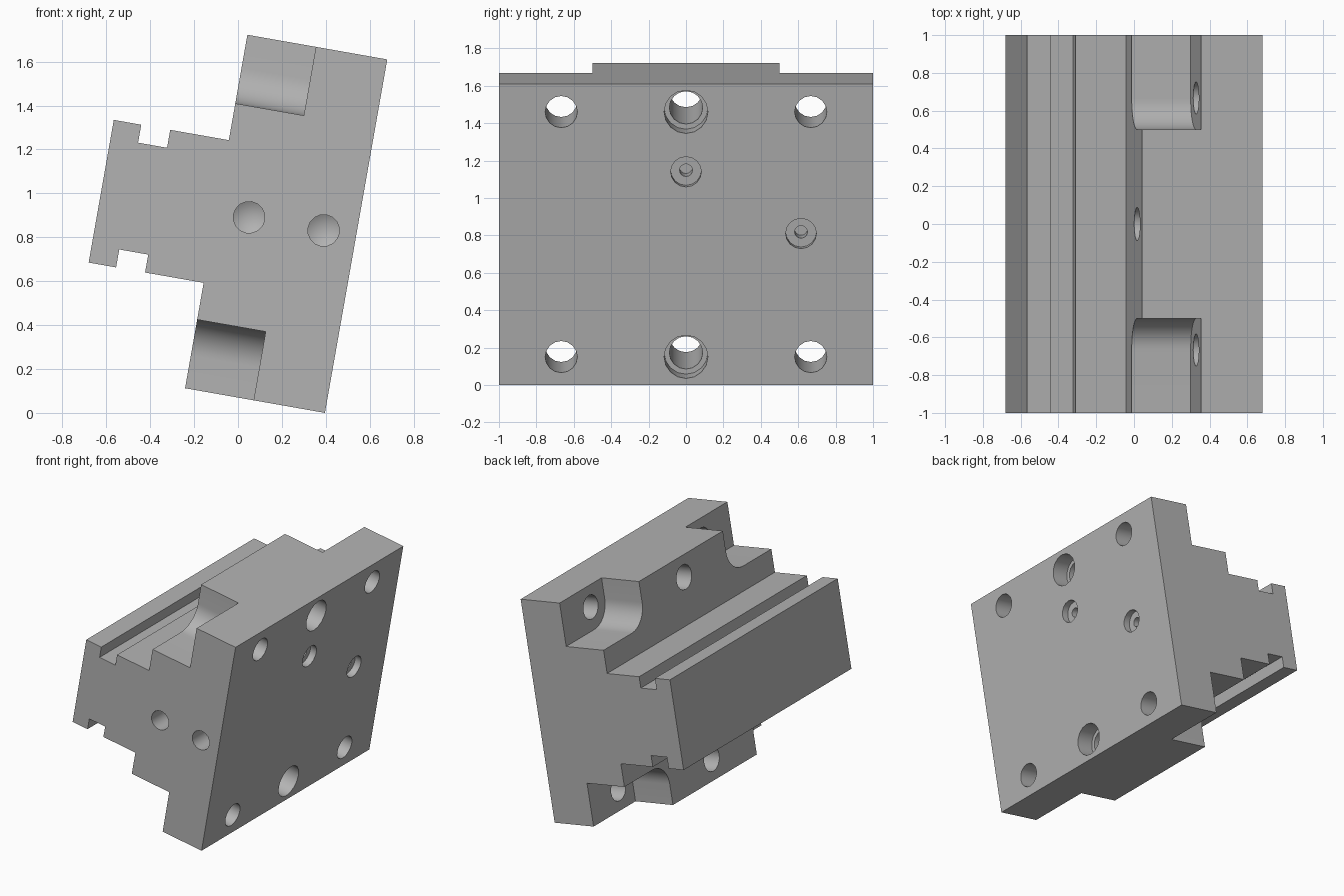
import bpy, bmesh
from math import radians, sin, cos, pi
from mathutils import Matrix, Vector

if "Cube" in bpy.data.objects:
    bpy.data.objects.remove(bpy.data.objects["Cube"], do_unlink=True)

steel = bpy.data.materials.new("plain_grey")
steel.use_nodes = True
grey = (0.45, 0.45, 0.45, 1)
steel.diffuse_color = grey
steel.node_tree.nodes["Principled BSDF"].inputs["Base Color"].default_value = grey

H = 1.635      # plate height
MID = H / 2
SEGS = 16


def finish(name, bm):
    bmesh.ops.recalc_face_normals(bm, faces=bm.faces)
    mesh = bpy.data.meshes.new(name)
    bm.to_mesh(mesh)
    bm.free()
    mesh.materials.append(steel)
    obj = bpy.data.objects.new(name, mesh)
    bpy.context.collection.objects.link(obj)
    return obj


def prism(name, points, sweep):
    bm = bmesh.new()
    face = bm.faces.new([bm.verts.new(p) for p in points])
    ext = bmesh.ops.extrude_face_region(bm, geom=[face])["geom"]
    bmesh.ops.translate(bm, vec=sweep, verts=[v for v in ext if isinstance(v, bmesh.types.BMVert)])
    return finish(name, bm)


def drill(name, start, direction, steps):
    """Solid of revolution from (radius, depth) steps; radius 0 is a drill tip."""
    bm = bmesh.new()
    turn = Vector((0, 0, 1)).rotation_difference(Vector(direction)).to_matrix()
    rings = []
    for r, d in steps:
        count = SEGS if r else 1
        rings.append([bm.verts.new(Vector(start) + turn @ Vector(
            (r * cos(2 * pi * i / SEGS), r * sin(2 * pi * i / SEGS), d))) for i in range(count)])
    for a, b in zip(rings, rings[1:]):
        for i in range(SEGS):
            j = (i + 1) % SEGS
            bm.faces.new([a[i], a[j], b[0]] if len(b) == 1 else [a[i], a[j], b[j], b[i]])
    bm.faces.new(rings[0])
    if len(rings[-1]) > 1:
        bm.faces.new(rings[-1])
    return finish(name, bm)


# Carriage block: upper half of the stepped section, mirrored below
half = [(0, MID), (0.647, MID), (0.647, 0.33), (0.918, 0.33), (0.918, 0.247),
        (1.052, 0.247), (1.052, 0.33), (1.179, 0.33)]
section = half + [(w, -h) for w, h in reversed(half)]
block = prism("carriage_block", [(-w, -1, MID + h) for w, h in section], (0, 2, 0))

cutters = []
# Rounded corner pockets, one per corner
R = 0.165
arc = [(0.5 + R - R * cos(a), 0.5 + R - R * sin(a))
       for a in (radians(90 * i / 12) for i in range(13))]
outline = [(0.5, 1.1)] + arc + [(1.1, 0.5), (1.1, 1.1)]
for sy in (-1, 1):
    for sz in (-1, 1):
        pts = [(-0.33, sy * y, MID + sz * z) for y, z in outline]
        cutters.append(prism("pocket_cutter", pts, (-0.4, 0, 0)))

# Bolt holes and counterbored centre holes through the plate
for sz in (-1, 1):
    z = MID + sz * 0.665
    for y in (-0.667, 0.667):
        cutters.append(drill("bolt_cutter", (0.1, y, z), (-1, 0, 0), [(0.086, 0), (0.086, 0.6)]))
    cutters.append(drill("centre_cutter", (0.1, 0, z), (-1, 0, 0),
                         [(0.117, 0), (0.117, 0.23), (0.089, 0.23), (0.089, 0.9)]))

# Small stepped ports on the plate face
for y, z in ((0, 1.157), (0.615, 0.822)):
    cutters.append(drill("port_cutter", (0.1, y, z), (-1, 0, 0),
                         [(0.082, 0), (0.082, 0.15), (0.034, 0.15), (0.034, 0.24)]))

# Blind holes with conical tips in the front end
for w in (0.15, 0.495):
    cutters.append(drill("end_hole_cutter", (-w, -1.1, MID), (0, 1, 0),
                         [(0.072, 0), (0.072, 0.4), (0, 0.44)]))

bpy.context.view_layer.objects.active = block
block.select_set(True)
for cutter in cutters:
    mod = block.modifiers.new("cut", "BOOLEAN")
    mod.operation = "DIFFERENCE"
    mod.solver = "EXACT"
    mod.object = cutter
    bpy.ops.object.modifier_apply(modifier=mod.name)
    bpy.data.objects.remove(cutter, do_unlink=True)

# Tilt the finished block onto its lower edge
block.data.transform(Matrix.Translation((0.396, 0, 0)) @ Matrix.Rotation(radians(10), 4, "Y"))
bpy.ops.object.shade_smooth_by_angle(angle=radians(30))
